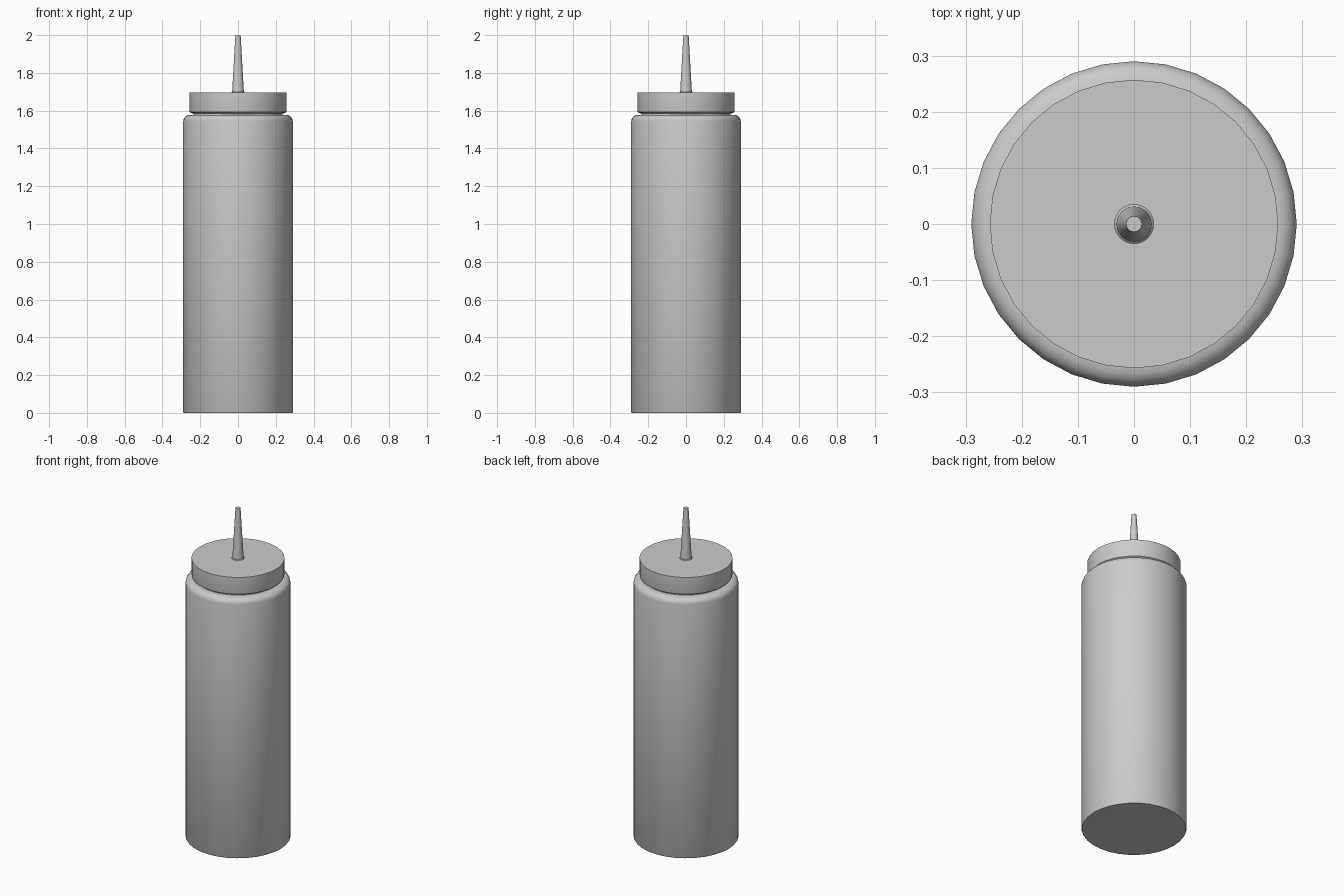
import bpy, bmesh, math

if "Cube" in bpy.data.objects:
    bpy.data.objects.remove(bpy.data.objects["Cube"])

def lathe(name, profile, sides=32):
    """Revolve (radius, z) points around z, closing both ends with n-gons."""
    bm = bmesh.new()
    rings = [[bm.verts.new((r * math.cos(2 * math.pi * i / sides),
                            r * math.sin(2 * math.pi * i / sides), z))
              for i in range(sides)] for r, z in profile]
    for a, b in zip(rings, rings[1:]):
        for i in range(sides):
            j = (i + 1) % sides
            bm.faces.new((a[i], a[j], b[j], b[i]))
    bm.faces.new(rings[0][::-1])
    bm.faces.new(rings[-1])
    me = bpy.data.meshes.new(name)
    bm.to_mesh(me)
    bm.free()
    ob = bpy.data.objects.new(name, me)
    bpy.context.collection.objects.link(ob)
    bpy.ops.object.select_all(action='DESELECT')
    ob.select_set(True)
    bpy.context.view_layer.objects.active = ob
    bpy.ops.object.shade_smooth_by_angle(angle=math.radians(35))
    return ob

# Squeezable body with rounded shoulder and short neck
lathe("bottle_body", [(0.287, 0), (0.29, 0.005), (0.29, 1.545), (0.287, 1.558),
                      (0.279, 1.569), (0.266, 1.576), (0.25, 1.578),
                      (0.236, 1.578), (0.236, 1.60)])

# Screw cap with softened lower edge
lathe("cap", [(0.238, 1.585), (0.248, 1.587), (0.255, 1.592), (0.257, 1.60),
              (0.257, 1.695)])

# Tapered nozzle with small foot
lathe("nozzle", [(0.035, 1.69), (0.035, 1.696), (0.031, 1.70), (0.014, 2.0)])
